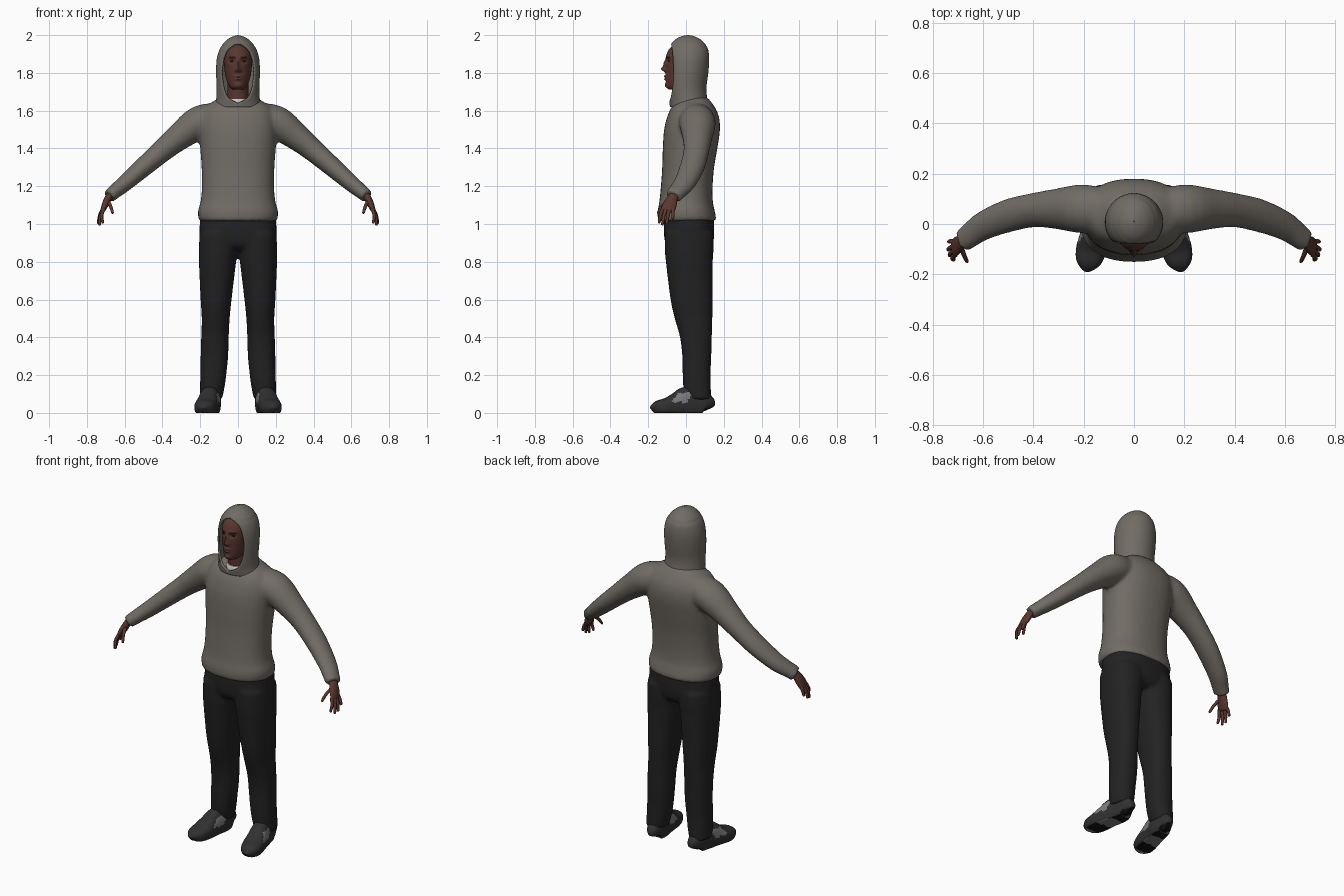
import bpy, bmesh, math
from mathutils import Vector

cube = bpy.data.objects.get("Cube")
if cube:
    bpy.data.objects.remove(cube)


def material(name, r, g, b):
    m = bpy.data.materials.new(name)
    m.use_nodes = True
    m.diffuse_color = (r, g, b, 1)
    m.node_tree.nodes["Principled BSDF"].inputs["Base Color"].default_value = (r, g, b, 1)
    return m


FABRIC = material("warm grey fabric", .165, .15, .13)
TROUSER = material("black cloth", .016, .016, .017)
SHOE = material("charcoal leather", .03, .03, .031)
PATCH = material("grey patch", .2, .2, .2)
SOLE = material("black rubber", .006, .006, .006)
SKIN = material("brown skin", .105, .038, .028)
DARK = material("dark brown", .02, .01, .008)
WHITE = material("white cotton", .6, .58, .55)


def smooth_rows(rows, steps):
    """Catmull-Rom interpolation through rows of numbers."""
    out = []
    for i in range(len(rows) - 1):
        four = [rows[max(i - 1, 0)], rows[i], rows[i + 1], rows[min(i + 2, len(rows) - 1)]]
        for s in range(steps):
            t = s / steps
            out.append([b + .5 * t * (c - a + t * (2*a - 5*b + 4*c - d + t * (3*(b - c) + d - a)))
                        for a, b, c, d in zip(*four)])
    return out + [list(rows[-1])]


def skin_rings(bm, rings, closed):
    n = len(rings[0])
    for r0, r1 in zip(rings, rings[1:]):
        for j in range(n if closed else n - 1):
            k = (j + 1) % n
            bm.faces.new((r0[j], r0[k], r1[k], r1[j]))


def loft(bm, rows, ref=None, steps=4, segs=32, power=2.0):
    """Rows are x, y, z, two radii; level rings unless a reference axis is given."""
    rows = smooth_rows(rows, steps)
    pts = [Vector(r[:3]) for r in rows]
    rings = []
    for i, r in enumerate(rows):
        u, v = Vector((1, 0, 0)), Vector((0, 1, 0))
        if ref:
            t = (pts[min(i + 1, len(pts) - 1)] - pts[max(i - 1, 0)]).normalized()
            v = (Vector(ref) - t * t.dot(Vector(ref))).normalized()
            u = t.cross(v)
        ring = []
        for j in range(segs):
            a = math.tau * j / segs
            c, s = math.cos(a), math.sin(a)
            c = math.copysign(abs(c) ** (2 / power), c)
            s = math.copysign(abs(s) ** (2 / power), s)
            ring.append(bm.verts.new(pts[i] + u * c * max(r[3], .001) + v * s * max(r[4], .001)))
        rings.append(ring)
    skin_rings(bm, rings, True)
    bm.faces.new(rings[0][::-1])
    bm.faces.new(rings[-1])


def level(rows):
    """Turn z, inner x, outer x, front y, back y into loft rows."""
    return [((a + b) / 2, (f + k) / 2, z, (b - a) / 2, (k - f) / 2) for z, a, b, f, k in rows]


def centred(rows):
    return level([(z, -w, w, f, k) for z, w, f, k in rows])


def finish(bm, name, mats, mirror=False, remesh=0, rule=None, fix=True):
    if fix:
        bmesh.ops.recalc_face_normals(bm, faces=bm.faces[:])
    me = bpy.data.meshes.new(name)
    for m in mats:
        me.materials.append(m)
    if rule:
        bm.normal_update()
        for f in bm.faces:
            f.material_index = rule(f.calc_center_median(), f.normal)
    bm.to_mesh(me)
    bm.free()
    me.shade_smooth()
    me.set_sharp_from_angle(angle=math.radians(50))
    ob = bpy.data.objects.new(name, me)
    bpy.context.scene.collection.objects.link(ob)
    if mirror:
        ob.modifiers.new("Mirror", 'MIRROR').use_mirror_merge = False
    if remesh:
        mod = ob.modifiers.new("Remesh", 'REMESH')
        mod.mode, mod.voxel_size, mod.use_smooth_shade = 'VOXEL', remesh, True
        mod = ob.modifiers.new("Smooth", 'SMOOTH')
        mod.factor, mod.iterations = .5, 6
    return ob


# Hooded top: torso and sleeves fused into one soft surface
bm = bmesh.new()
loft(bm, centred([(1.015, .203, -.145, .155), (1.03, .21, -.15, .16), (1.07, .212, -.15, .152),
                  (1.12, .198, -.141, .142), (1.2, .191, -.133, .141), (1.3, .193, -.126, .149),
                  (1.4, .2, -.123, .166), (1.5, .206, -.116, .18), (1.57, .2, -.099, .174),
                  (1.62, .175, -.076, .152), (1.65, .13, -.05, .13), (1.67, .1, -.03, .115)]),
     power=2.3)
for side in (1, -1):
    loft(bm, [(side * x, y, z, a, b) for x, y, z, a, b in (
        (.08, .05, 1.56, .08, .08), (.2, .06, 1.538, .09, .097), (.31, .06, 1.462, .072, .08),
        (.4, .055, 1.388, .06, .068), (.5, .033, 1.302, .052, .066), (.6, -.008, 1.215, .044, .058),
        (.655, -.048, 1.17, .038, .05), (.683, -.066, 1.146, .037, .048))], ref=(0, 1, 0))
finish(bm, "hooded_top", [FABRIC], remesh=.011)

# Hood: open-fronted shell; rows are z, half width, front, back, half opening
bm = bmesh.new()
rings = []
for z, w, f, k, gap in smooth_rows([
        (1.62, .125, -.085, .125, 0), (1.64, .12, -.088, .118, .004), (1.665, .115, -.092, .112, .05),
        (1.72, .113, -.1, .108, .078), (1.8, .116, -.105, .118, .088), (1.87, .113, -.102, .123, .08),
        (1.92, .1, -.094, .118, .06), (1.945, .085, -.083, .106, .03), (1.958, .076, -.075, .098, 0),
        (1.98, .052, -.052, .073, 0), (1.995, .022, -.02, .04, 0), (2, .002, .008, .012, 0)], 4):
    start = math.asin(min(max(gap, 0) / w, .95))
    ring = []
    for j in range(49):
        a = start + (math.tau - 2 * start) * j / 48
        ring.append(bm.verts.new((w * math.sin(a), (f + k) / 2 - (k - f) / 2 * math.cos(a), z)))
    rings.append(ring)
skin_rings(bm, rings, False)
bmesh.ops.remove_doubles(bm, verts=bm.verts[:], dist=.0002)
hood = finish(bm, "hood", [FABRIC], fix=False)
mod = hood.modifiers.new("Solidify", 'SOLIDIFY')
mod.thickness, mod.offset = .01, -1

# Trousers: hips and two legs
bm = bmesh.new()
loft(bm, centred([(.86, .08, -.07, .11), (.89, .17, -.105, .14), (.95, .203, -.117, .15),
                  (1.06, .198, -.115, .146)]), power=2.4)
leg = level([(.07, .085, .2, -.002, .133), (.13, .072, .201, -.014, .132), (.2, .062, .2, -.018, .13),
             (.3, .052, .198, -.02, .134), (.4, .049, .195, -.032, .137), (.5, .044, .192, -.06, .14),
             (.6, .034, .198, -.082, .142), (.8, .01, .207, -.107, .142), (.87, .002, .207, -.112, .147),
             (.95, 0, .204, -.113, .148)])
for side in (1, -1):
    loft(bm, [(side * r[0], *r[1:]) for r in leg], power=2.2)
finish(bm, "trousers", [TROUSER], remesh=.011)


# Shoes: flattened underneath, with side patches and a two-tone sole
def shoe_colour(c, n):
    if n.z < -.7:
        return 1 if -.06 < c.y < .03 or c.y < -.145 else 2
    lean = c.y + (c.z - .08) * -.8
    return 1 if -.06 < lean < .02 and .055 < c.z < .105 and abs(n.x) > .45 else 0


bm = bmesh.new()
loft(bm, [(x, y, h * .4, w, h * .6) for x, y, h, w in (
    (.135, .119, .05, .015), (.137, .105, .1, .04), (.14, .05, .13, .05), (.15, 0, .138, .052),
    (.16, -.05, .108, .056), (.17, -.1, .08, .06), (.18, -.145, .066, .052), (.185, -.17, .046, .032),
    (.186, -.179, .03, .01))], ref=(0, 0, 1), steps=5, segs=40, power=2.5)
for v in bm.verts:
    v.co.z = max(v.co.z, 0)
finish(bm, "shoes", [SHOE, PATCH, SOLE], mirror=True, rule=shoe_colour)

# Head: smooth skull with soft bumps for the features
bm = bmesh.new()
loft(bm, centred([(1.712, .028, -.09, -.01), (1.724, .042, -.104, .03), (1.745, .055, -.106, .06),
                  (1.78, .066, -.107, .08), (1.82, .072, -.108, .09), (1.86, .075, -.108, .095),
                  (1.9, .073, -.102, .095), (1.93, .06, -.086, .085), (1.95, .038, -.058, .06),
                  (1.96, .015, -.02, .03)]), steps=8, segs=72)
features = [(0, 1.82, .01, .014, .023), (0, 1.848, .007, .02, .011), (0, 1.782, .02, .006, .01),
            (0, 1.767, .017, .006, .01), (0, 1.735, .02, .012, .006)]
for s in (1, -1):
    features += [(s * .012, 1.813, .006, .007, .009), (s * .03, 1.862, .014, .01, -.01),
                 (s * .03, 1.884, .018, .007, .004)]
for v in bm.verts:
    if v.co.y < -.03:
        x, z = v.co.x, v.co.z
        v.co.y -= sum(h * math.exp(-((x - a) / p) ** 2 - ((z - b) / q) ** 2)
                      for a, b, p, q, h in features)
finish(bm, "head", [SKIN, DARK],
       rule=lambda c, n: int(c.y < -.05 and .013 < abs(c.x) < .047 and abs(c.z - 1.882) < .004))

# Eyes
bm = bmesh.new()
bmesh.ops.create_uvsphere(bm, u_segments=16, v_segments=10, radius=.011)
for v in bm.verts:
    v.co = Vector((v.co.x * 1.1 + .03, v.co.y - .083, v.co.z * .55 + 1.861))
finish(bm, "eyes", [DARK], mirror=True)

# Neck and undershirt collar
bm = bmesh.new()
loft(bm, centred([(1.58, .06, -.06, .07), (1.66, .055, -.055, .065), (1.76, .055, -.06, .07)]))
finish(bm, "neck", [SKIN])
bm = bmesh.new()
loft(bm, centred([(1.6, .07, -.072, .07), (1.645, .066, -.066, .066), (1.662, .06, -.06, .064)]))
finish(bm, "undershirt_collar", [WHITE])

# Hands: palm, four fingers and thumb
bm = bmesh.new()
loft(bm, [(.662, -.052, 1.17, .022, .028), (.686, -.07, 1.138, .02, .028), (.702, -.084, 1.105, .018, .036),
          (.715, -.096, 1.075, .013, .036), (.719, -.099, 1.066, .006, .03)], ref=(0, 1, 0), segs=20)
digits = [((.71, -.122, 1.08), (.722, -.136, 1.045), (.716, -.142, 1.008)),
          ((.716, -.106, 1.078), (.73, -.118, 1.04), (.733, -.125, .998)),
          ((.716, -.088, 1.078), (.733, -.096, 1.042), (.739, -.102, 1.004)),
          ((.712, -.071, 1.085), (.729, -.069, 1.055), (.736, -.07, 1.028)),
          ((.69, -.085, 1.125), (.675, -.125, 1.095), (.664, -.148, 1.06))]
for base, mid, tip in digits:
    end = Vector(tip) + (Vector(tip) - Vector(mid)) * .1
    loft(bm, [(*base, .01, .01), (*mid, .009, .009), (*tip, .007, .007), (*end, .002, .002)],
         ref=(0, 1, 0), segs=10)
finish(bm, "hands", [SKIN], mirror=True)
